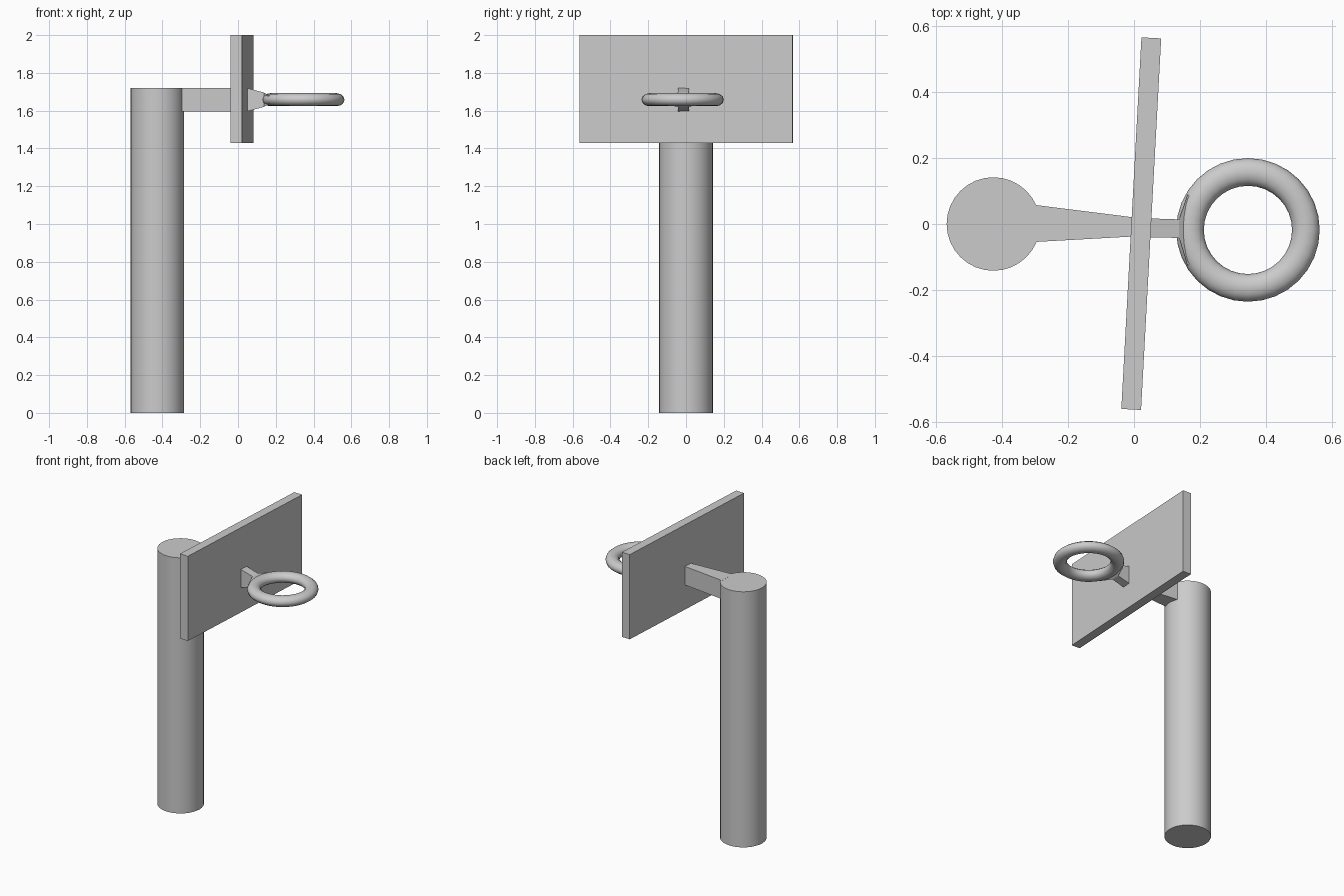
import bpy, bmesh
from math import radians

if "Cube" in bpy.data.objects:
    bpy.data.objects.remove(bpy.data.objects["Cube"])

def smooth(obj):
    bpy.ops.object.select_all(action='DESELECT')
    obj.select_set(True)
    bpy.context.view_layer.objects.active = obj
    bpy.ops.object.shade_smooth_by_angle(angle=radians(40))

def loft(name, sections):
    """Join rectangular sections (x at +y, x at -y, centre y, half y, centre z, half z)."""
    bm = bmesh.new()
    rings = []
    for xp, xm, cy, hy, cz, hz in sections:
        rings.append([bm.verts.new(p) for p in (
            (xm, cy - hy, cz - hz), (xp, cy + hy, cz - hz),
            (xp, cy + hy, cz + hz), (xm, cy - hy, cz + hz))])
    for a, b in zip(rings, rings[1:]):
        for i in range(4):
            j = (i + 1) % 4
            bm.faces.new((a[i], a[j], b[j], b[i]))
    bm.faces.new(rings[0])
    bm.faces.new(rings[-1])
    bmesh.ops.recalc_face_normals(bm, faces=bm.faces)
    mesh = bpy.data.meshes.new(name)
    bm.to_mesh(mesh)
    bm.free()
    obj = bpy.data.objects.new(name, mesh)
    bpy.context.collection.objects.link(obj)
    return obj

# Round post
bpy.ops.mesh.primitive_cylinder_add(vertices=32, radius=0.142, depth=1.72,
                                    location=(-0.427, 0, 0.86))
post = bpy.context.object
post.name = "post"
smooth(post)

# Backboard, turned slightly about z
bpy.ops.mesh.primitive_cube_add(size=1, location=(0.022, 0.001, 1.715),
                                rotation=(0, 0, radians(-3.1)))
board = bpy.context.object
board.name = "backboard"
board.scale = (0.06, 1.13, 0.57)

# Tapered arm from post to board
loft("support_arm", [
    (-0.31, -0.31, 0.002, 0.057, 1.658, 0.0625),
    (0.0, -0.003, -0.009, 0.029, 1.658, 0.0625)])

# Bracket from board, narrowing and then flaring into the hoop
loft("hoop_bracket", [
    (0.045, 0.045, -0.012, 0.029, 1.658, 0.0625),
    (0.137, 0.137, -0.014, 0.028, 1.658, 0.038),
    (0.163, 0.163, -0.018, 0.108, 1.658, 0.022),
    (0.19, 0.19, -0.018, 0.08, 1.658, 0.018)])

# Hoop, slightly flattened tube
bpy.ops.mesh.primitive_torus_add(major_segments=32, minor_segments=12,
                                 major_radius=0.176, minor_radius=0.042,
                                 location=(0.346, -0.018, 1.658))
hoop = bpy.context.object
hoop.name = "hoop"
hoop.scale.z = 0.82
smooth(hoop)
